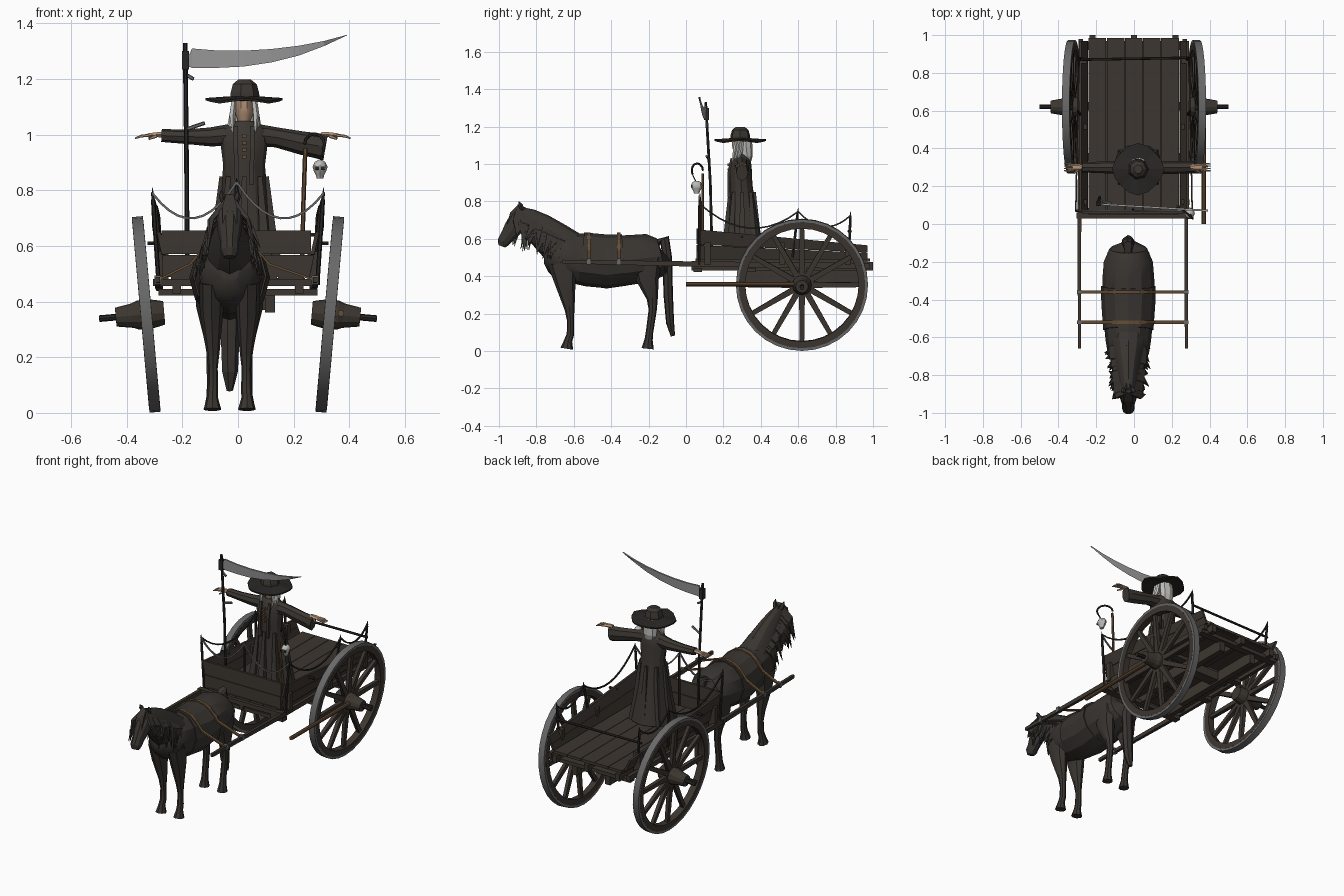
import bpy, bmesh, math, random
from mathutils import Vector, Matrix
random.seed(4)

def mat(name, c):
    m = bpy.data.materials.new(name)
    m.diffuse_color = (*c, 1)
    return m

WOOD = mat("dark_wood", (.046, .037, .029))
COAT = mat("horse_coat", (.040, .035, .030))
CLOTH = mat("robe_cloth", (.044, .038, .032))
BLACK = mat("black_iron", (.022, .020, .018))
TIRE = mat("grey_iron", (.14, .14, .14))
BLADE = mat("blade_steel", (.33, .33, .33))
BONE = mat("pale_hair_and_bone", (.50, .50, .48))
SKIN = mat("skin", (.45, .29, .19))
LEATHER = mat("brown_leather", (.13, .075, .035))

def make(name, m, *sets, smooth=0, loop=False, M=None):
    """Skin lists of rings into one object; capped unless the rings loop."""
    bm = bmesh.new()
    for rings in sets:
        R = [[bm.verts.new(p) for p in r] for r in rings]
        n = len(R[0])
        for a, b in zip(R, R[1:] + R[:1] if loop else R[1:]):
            for i in range(n):
                bm.faces.new((a[i], a[(i + 1) % n], b[(i + 1) % n], b[i]))
        if not loop:
            bm.faces.new(R[0])
            bm.faces.new(R[-1])
    bmesh.ops.recalc_face_normals(bm, faces=bm.faces)
    me = bpy.data.meshes.new(name)
    bm.to_mesh(me)
    bm.free()
    me.materials.append(m)
    ob = bpy.data.objects.new(name, me)
    bpy.context.collection.objects.link(ob)
    if M:
        ob.matrix_world = M
    if smooth:
        bpy.ops.object.select_all(action='DESELECT')
        ob.select_set(True)
        bpy.context.view_layer.objects.active = ob
        bpy.ops.object.shade_smooth_by_angle(angle=math.radians(smooth))
    return ob

def tube(path, radii, n=8):
    """Rings along a path; radii are one number or (side, up) pairs."""
    P = [Vector(p) for p in path]
    if not isinstance(radii, list):
        radii = [radii] * len(P)
    d = (P[-1] - P[0]).normalized()
    ref = Vector((0, 1, 0)) if abs(d.x) > .7 else Vector((1, 0, 0))
    off, k = (math.pi / 4, 1.414) if n == 4 else (0, 1)
    out = []
    for i, p in enumerate(P):
        t = (P[min(i + 1, len(P) - 1)] - P[max(i - 1, 0)]).normalized()
        u = (ref - t * ref.dot(t)).normalized()
        v = t.cross(u)
        a, b = radii[i] if isinstance(radii[i], tuple) else (radii[i],) * 2
        out.append([p + k * (u * a * math.cos(off + j * math.tau / n) + v * b * math.sin(off + j * math.tau / n))
                    for j in range(n)])
    return out

def box(x0, x1, y0, y1, z0, z1):
    return [[(x, y, z) for x, y in ((x0, y0), (x1, y0), (x1, y1), (x0, y1))] for z in (z0, z1)]

def band(x, r0, r1, n=32):
    """Rectangular hoop about the x axis."""
    return [[(a, r * math.cos(i * math.tau / n), r * math.sin(i * math.tau / n))
             for a, r in ((-x, r0), (x, r0), (x, r1), (-x, r1))] for i in range(n)]

def sag(a, b, drop, n=10):
    a, b = Vector(a), Vector(b)
    return [a.lerp(b, i / n) - Vector((0, 0, 4 * drop * (i / n) * (1 - i / n))) for i in range(n + 1)]

# Wheels, leaning outward at the top
for s in (-1, 1):
    M = Matrix.Translation((s * .33, .62, .354)) @ Matrix.Rotation(s * .09, 4, 'Y')
    make("wheel_tire", TIRE, band(.02, .338, .353), smooth=30, loop=True, M=M)
    make("wheel_rim", WOOD, band(.0205, .303, .3385), smooth=30, loop=True, M=M)
    make("wheel_spokes", WOOD, *[tube([(0, r * math.cos(a), r * math.sin(a)) for r in (.03, .31)],
         [(.012, .016), (.010, .012)], 4) for a in [k * math.tau / 12 for k in range(12)]], M=M)
    make("wheel_hub", WOOD, tube([(s * x, 0, 0) for x in (-.065, -.04, -.02, .03, .05, .11)],
         [.042, .048, .052, .052, .044, .034], 12), M=M)
    make("axle_tip", BLACK, tube([(s * .1, 0, 0), (s * .17, 0, 0)], .012, 8), M=M)

# Cart bed: floor planks, frame beams, cross planks
make("bed_floor", WOOD, *[box(-.24 + i * .096, -.147 + i * .096, .05, .985, .478, .495) for i in range(5)])
make("bed_under_floor", WOOD, box(-.24, .24, .06, .97, .472, .485))
make("frame_beams", WOOD, *[box(x - .015, x + .015, .03, 1.0, .43, .475) for x in (-.22, 0, .22)])
make("cross_planks", WOOD, *[box(-.285, .285, y, y + .045, .422, .445) for y in (.04, .33, .6, .92)])
make("front_bar", WOOD, box(-.305, .285, .03, .06, .456, .482))
make("lower_beams", WOOD, *[box(x - .018, x + .018, .3, .95, .36, .43) for x in (-.115, .115)])
make("axle_bolster", WOOD, box(-.13, .13, .585, .655, .37, .425))

# Slanted side boards, lower towards the back, with braces and shafts
for s in (-1, 1):
    def board(a, b, w):
        rings = []
        for y, top in ((.06, .65), (.97, .565)):
            z0, z1 = .488 + (top - .488) * a, .488 + (top - .488) * b
            x0, x1 = .243 + .035 * a, .243 + .035 * b
            rings.append([(s * x0, y, z0), (s * (x0 + w), y, z0), (s * (x1 + w), y, z1), (s * x1, y, z1)])
        return rings
    make("side_boards", WOOD, board(0, .48, .014), board(.5, 1, .014))
    make("side_braces", WOOD, *[box(s * .25, s * .295, y, y + .03, .46, .58) for y in (.1, .5, .85)])
    make("side_peg", BLACK, tube([(s * .27, .3, .61), (s * .325, .3, .61)], .008, 6))
    make("shaft", WOOD, tube([(s * .283 - .006, -.66, .478), (s * .283 - .006, .05, .465), (s * .275 - .006, .98, .455)],
         [(.008, .010), (.010, .014), (.012, .016)], 4))
    make("shaft_rings", TIRE, *[box(s * .283 - .018, s * .283 + .006, y - .01, y + .01, .462, .494) for y in (-.36, -.52)])
make("front_boards", WOOD, box(-.272, .258, .055, .07, .488, .568), box(-.275, .262, .055, .07, .571, .655))

# Iron posts with chains
for s in (-1, 1):
    posts = [((s * .285, .07, .46), (s * .308, .07, .81)), ((s * .275, .57, .5), (s * .298, .6, .765)),
             ((s * .275, .87, .5), (s * .29, .88, .745))]
    make("iron_posts", BLACK, *[tube([a, Vector(a).lerp(Vector(b), .85), b], [.008, .008, .001], 6) for a, b in posts])
    t = [Vector(b) - Vector((0, 0, .02)) for a, b in posts]
    make("side_chains", BLACK, *[tube(sag(a, b, d), .004, 4) for a, b, d in ((t[0], t[1], .11), (t[1], t[2], .07))])
    make("front_chain", TIRE, tube(sag(t[0], (-.005, .07, .83), .11), .004, 4))
make("front_post", BLACK, tube([(-.005, .075, .5), (-.005, .075, .8), (-.005, .075, .845)], [.008, .008, .001], 6))
make("rear_rod", BLACK, tube([(-.3, .87, .64), (.29, .88, .64)], .007, 6))
make("side_pole", LEATHER, tube([(.37, 0, .358), (.37, .62, .358)], .012, 8))

# Horse: body, neck and head
X = -.03
def beast(rows, n=12):
    return tube([(X, y, z) for y, z, a, b in rows], [(a, b) for y, z, a, b in rows], n)
body = [(-.115, .52, .04, .05), (-.13, .505, .10, .10), (-.2, .498, .13, .128), (-.3, .487, .138, .133),
        (-.42, .475, .136, .140), (-.52, .485, .13, .140), (-.62, .50, .12, .132), (-.69, .51, .108, .122),
        (-.735, .51, .08, .09), (-.76, .51, .035, .04)]
make("horse_body", COAT, beast(body), smooth=28)
make("horse_neck", COAT, beast([(-.60, .53, .10, .10), (-.70, .585, .085, .105), (-.79, .66, .06, .085),
     (-.85, .71, .045, .06), (-.89, .745, .03, .03)]), smooth=28)
make("horse_head", COAT, beast([(-.865, .755, .025, .025), (-.887, .708, .048, .058), (-.925, .655, .043, .052),
     (-.957, .61, .033, .040), (-.978, .58, .033, .034), (-.985, .56, .022, .02)], 10), smooth=28)
make("saddle_blanket", COAT, beast([(y, z + .003, a + .007, b + .004) for y, z, a, b in
     ((-.33, .484, .138, .134), (-.42, .475, .136, .140), (-.56, .491, .126, .137))], 12), smooth=28)
front = ((.065, -.66, .47), (.065, -.645, .36), (.06, -.622, .22), (.06, -.618, .16), (.06, -.618, .09),
         (.062, -.63, .055), (.062, -.637, .012))
hind = ((.075, -.21, .50), (.075, -.205, .38), (.07, -.18, .28), (.065, -.178, .22), (.063, -.195, .1),
        (.063, -.2, .06), (.063, -.205, .012))
for s in (-1, 1):
    make("horse_ear", COAT, tube([(X + s * .02, -.875, .755), (X + s * .028, -.885, .78), (X + s * .03, -.895, .80)],
         [.012, .013, .001], 5))
    make("front_leg", COAT, tube([(X + s * x, y, z) for x, y, z in front],
         [(.045, .08), (.042, .055), (.024, .026), (.017, .018), (.019, .020), (.02, .022), (.032, .034)], 8), smooth=35)
    make("hind_leg", COAT, tube([(X + s * x, y, z) for x, y, z in hind],
         [(.05, .085), (.045, .06), (.025, .03), (.018, .022), (.019, .020), (.02, .022), (.03, .033)], 8), smooth=35)
make("horse_tail", COAT, tube([(X, y, z) for y, z in ((-.15, .58), (-.115, .60), (-.10, .5), (-.095, .3), (-.085, .15), (-.07, .08))],
     [.02, .028, (.034, .026), (.036, .026), (.03, .022), (.012, .012)], 7))

# Mane and forelock strands
strands = []
for i in range(64):
    s, t = random.choice((-1, 1)), random.random()
    y, z = -.64 - .25 * t, .655 + .115 * t
    w, d = .085 - .03 * t + random.uniform(0, .015), random.uniform(.13, .21)
    y2 = y - random.uniform(.0, .06)
    strands.append(tube([(X, y, z), (X + s * w, y - .02, z - .07), (X + s * (w + random.uniform(.005, .03)), y2, z - d)],
                        [.014, (.007, .016), .001], 4))
for s in (-1, 0, 1):
    strands.append(tube([(X, -.885, .775), (X + s * .015, -.93, .735), (X + s * .025, -.955, .68)], [.014, .011, .001], 4))
make("horse_mane", COAT, *strands)

# Harness straps over the back to the shafts
make("harness_straps", LEATHER, *[tube([(-.288, y, .478), (-.172, y, .535), (-.125, y, .59), (-.085, y, .618), (X, y, .63),
     (.025, y, .618), (.065, y, .59), (.112, y, .535), (.276, y, .478)], (.009, .004), 4) for y in (-.36, -.52)])

# Driver: robe, sleeves, hands
cx = .022
make("robe", CLOTH, tube([(cx, y, z) for y, z in ((.32, .495), (.31, .65), (.30, .8), (.295, .89), (.29, .97), (.295, 1.02), (.295, 1.05))],
     [(.125, .105), (.098, .085), (.083, .068), (.075, .060), (.085, .062), (.085, .052), (.035, .035)], 12), smooth=25)
make("robe_hem_folds", CLOTH, *[tube([(cx + r * .62 * math.cos(a), .3 + r * .5 * math.sin(a), z) for r, z in ((.13, .85), (.16, .65), (.195, .496))],
     [.008, .016, .022], 4) for a in [k * math.tau / 8 for k in range(8)]])
make("coat_edges", CLOTH, *[tube([(cx + s * .03, .245, 1.03), (cx + s * .03, .228, .95), (cx + s * .025, .23, .82)], (.008, .007), 4) for s in (-1, 1)])
make("coat_buttons", LEATHER, *[box(cx - .008, cx + .008, .222, .24, z, z + .012) for z in (.915, .94, .965, .99)])
make("left_sleeve", CLOTH, tube([(-.02, .295, 1.0), (-.1, .3, .992), (-.19, .3, .993), (-.275, .3, .997)],
     [.04, (.034, .034), (.03, .026), (.027, .023)], 8), smooth=30)
make("right_sleeve", CLOTH, tube([(.06, .295, 1.0), (.14, .3, .990), (.23, .3, .970), (.315, .3, .955)],
     [.04, (.034, .036), (.034, .042), (.032, .047)], 8), smooth=30)
for s, x in ((-1, -.265), (1, .30)):
    make("hand", SKIN, tube([(x, .3, 1.0), (x + s * .03, .3, 1.0), (x + s * .06, .3, .997)], [.012, (.018, .010), (.018, .009)], 6),
         *[tube([(x + s * .055, .3 + k, .998), (x + s * .083, .3 + k * 1.3, .995), (x + s * .105, .3 + k * 1.3, .987)],
                [.006, .005, .003], 5) for k in (-.014, -.005, .005, .014)],
         tube([(x + s * .03, .285, .995), (x + s * .055, .268, .985)], [.007, .004], 5), smooth=40)

# Head, hair and hat
make("head", SKIN, tube([(cx, .287, z) for z in (1.03, 1.055, 1.075, 1.10, 1.14)],
     [.022, (.024, .028), (.032, .038), (.036, .043), (.034, .042)], 10), smooth=40)
make("hair_back", BONE, tube([(cx, y, z) for y, z in ((.318, 1.135), (.322, 1.09), (.327, 1.04), (.33, 1.0))],
     [(.042, .033), (.045, .034), (.045, .03), (.03, .015)], 8))
make("hair_locks", BONE, *[tube([(cx + s * .036, y, 1.13), (cx + s * .043, y - .008, 1.07), (cx + s * (.04 + e), y - .022, 1.0 + e)],
     [.010, .012, .003], 5) for s in (-1, 1) for y, e in ((.27, 0), (.285, .012), (.30, .02))])
def brim(r, z, wave):
    return [(cx + r * (1 + .05 * math.cos(i * math.pi / 2)) * math.cos(i * math.tau / 16),
             .29 + r * (1 + .05 * math.cos(i * math.pi / 2)) * math.sin(i * math.tau / 16),
             z + wave * math.cos(i * math.pi / 2)) for i in range(16)]
make("hat_brim", BLACK, brim_rings := [brim(.05, 1.122, 0), brim(.132, 1.118, .006), brim(.132, 1.126, .006), brim(.05, 1.138, 0)])
make("hat_crown", CLOTH, tube([(cx, .29, z) for z in (1.125, 1.15, 1.182, 1.198)], [.056, .054, .045, .024], 7))

# Scythe
make("scythe_pole", BLACK, tube([(-.182, .14, .49), (-.185, .13, .9), (-.19, .105, 1.33)], .0085, 6))
make("scythe_collar", BLACK, box(-.202, -.176, .095, .122, 1.235, 1.30))
make("scythe_grips", TIRE, tube([(-.185, .125, 1.02), (-.12, .11, 1.042)], .007, 5), tube([(-.185, .115, 1.215), (-.16, .11, 1.2)], .007, 5))
edge = ((-.185, 1.248, 1.268), (-.165, 1.24, 1.31), (-.08, 1.24, 1.303), (.02, 1.245, 1.302), (.12, 1.26, 1.308),
        (.22, 1.285, 1.32), (.31, 1.319, 1.337), (.392, 1.357, 1.359))
make("scythe_blade", BLADE, [[(x, .105 - .06 * (x + .18), a), (x, .11 - .06 * (x + .18), b), (x, .10 - .06 * (x + .18), b)] for x, a, b in edge])

# Hooked staff with hanging skull
hook = [(.275 + .036 * math.cos(a), .06 - .03 * math.cos(a), .965 + .038 * math.sin(a)) for a in [math.pi - k * math.pi / 6 for k in range(8)]]
make("hook_staff", LEATHER, tube([(.23, .09, .5), (.235, .09, .75), (.242, .09, .95)], .008, 6))
make("staff_hook", BLACK, tube(hook, .006, 5))
make("skull_cord", BLACK, tube([hook[-1], (.297, .055, .90)], .003, 4))
make("skull", BONE, tube([(.295, .057, z) for z in (.842, .855, .868, .885, .902, .91)],
     [(.012, .014), (.015, .018), (.022, .026), (.027, .031), (.019, .023), (.006, .008)], 8), smooth=40)
make("skull_eyes", BLACK, *[box(.295 + s * .010 - .006, .295 + s * .010 + .006, .026, .034, .874, .886) for s in (-1, 1)])
